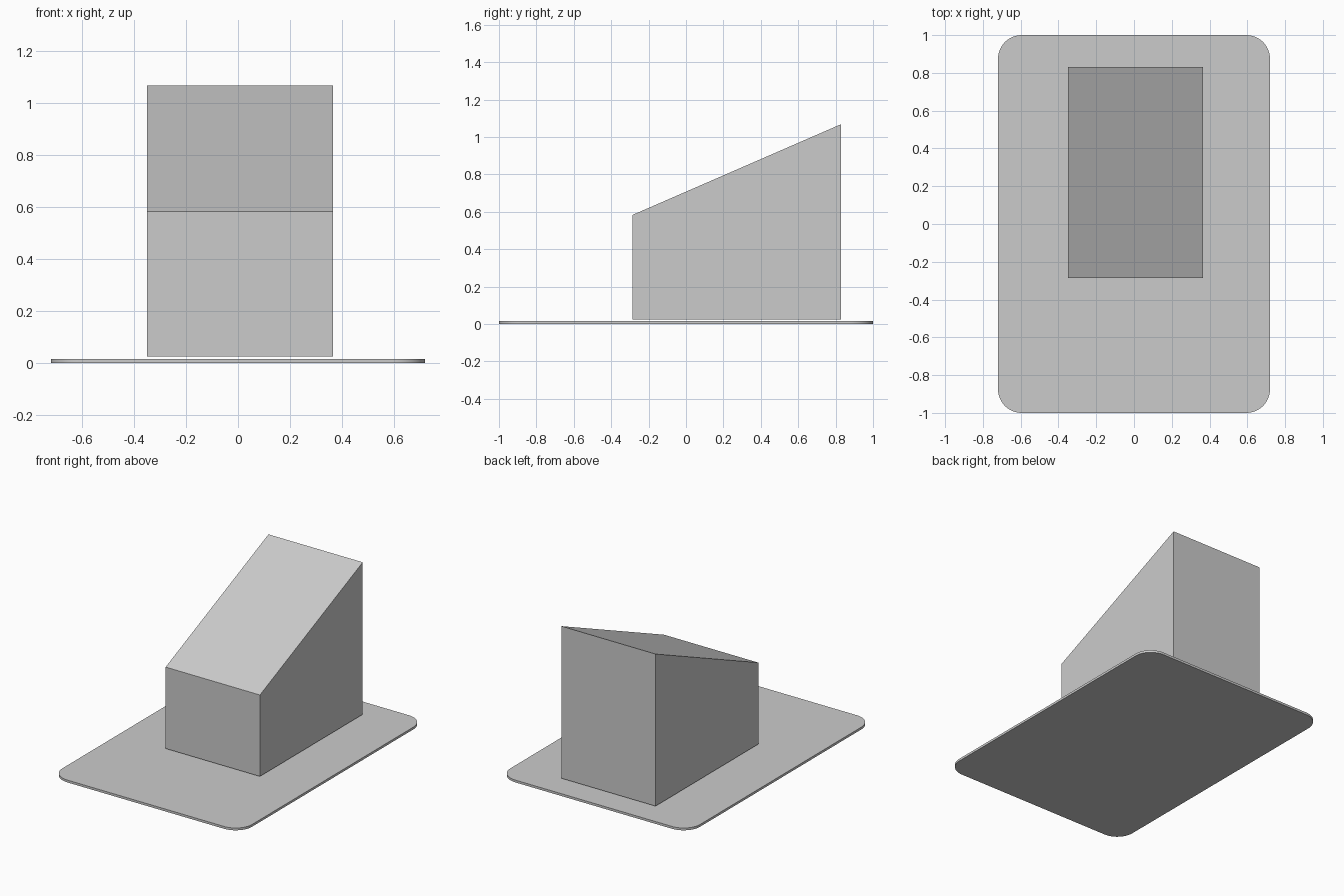
import bpy, bmesh, math
from mathutils import Vector

if "Cube" in bpy.data.objects:
    bpy.data.objects.remove(bpy.data.objects["Cube"])


def extruded(name, points, direction):
    """Closed outline, extruded along a direction (flat panel if None)."""
    bm = bmesh.new()
    face = bm.faces.new([bm.verts.new(p) for p in points])
    if direction:
        ret = bmesh.ops.extrude_face_region(bm, geom=[face], use_keep_orig=True)
        moved = [v for v in ret["geom"] if isinstance(v, bmesh.types.BMVert)]
        bmesh.ops.translate(bm, verts=moved, vec=Vector(direction))
        bmesh.ops.recalc_face_normals(bm, faces=bm.faces)
    mesh = bpy.data.meshes.new(name)
    bm.to_mesh(mesh)
    bm.free()
    obj = bpy.data.objects.new(name, mesh)
    bpy.context.collection.objects.link(obj)
    return obj


# Thin base plate with rounded corners
HX, HY, R, THICK, STEPS = 0.72, 1.0, 0.125, 0.016, 12
outline = []
for i, (sx, sy) in enumerate([(1, 1), (-1, 1), (-1, -1), (1, -1)]):
    for k in range(STEPS + 1):
        a = math.pi / 2 * (i + k / STEPS)
        outline.append((sx * (HX - R) + R * math.cos(a),
                        sy * (HY - R) + R * math.sin(a), 0))
plate = extruded("base_plate", outline, (0, 0, THICK))
bpy.context.view_layer.objects.active = plate
plate.select_set(True)
bpy.ops.object.shade_smooth_by_angle()

# Sloped block, hovering just above the plate
side = [(-0.285, 0.025), (0.83, 0.025), (0.83, 1.069), (-0.285, 0.584)]
extruded("sloped_block", [(-0.35, y, z) for y, z in side], (0.716, 0, 0))

# Flat front panel lying on the plate
extruded("front_panel", [(-0.59, -0.79, 0.017), (0.568, -0.79, 0.017),
                         (0.568, -0.44, 0.017), (-0.59, -0.44, 0.017)], None)
